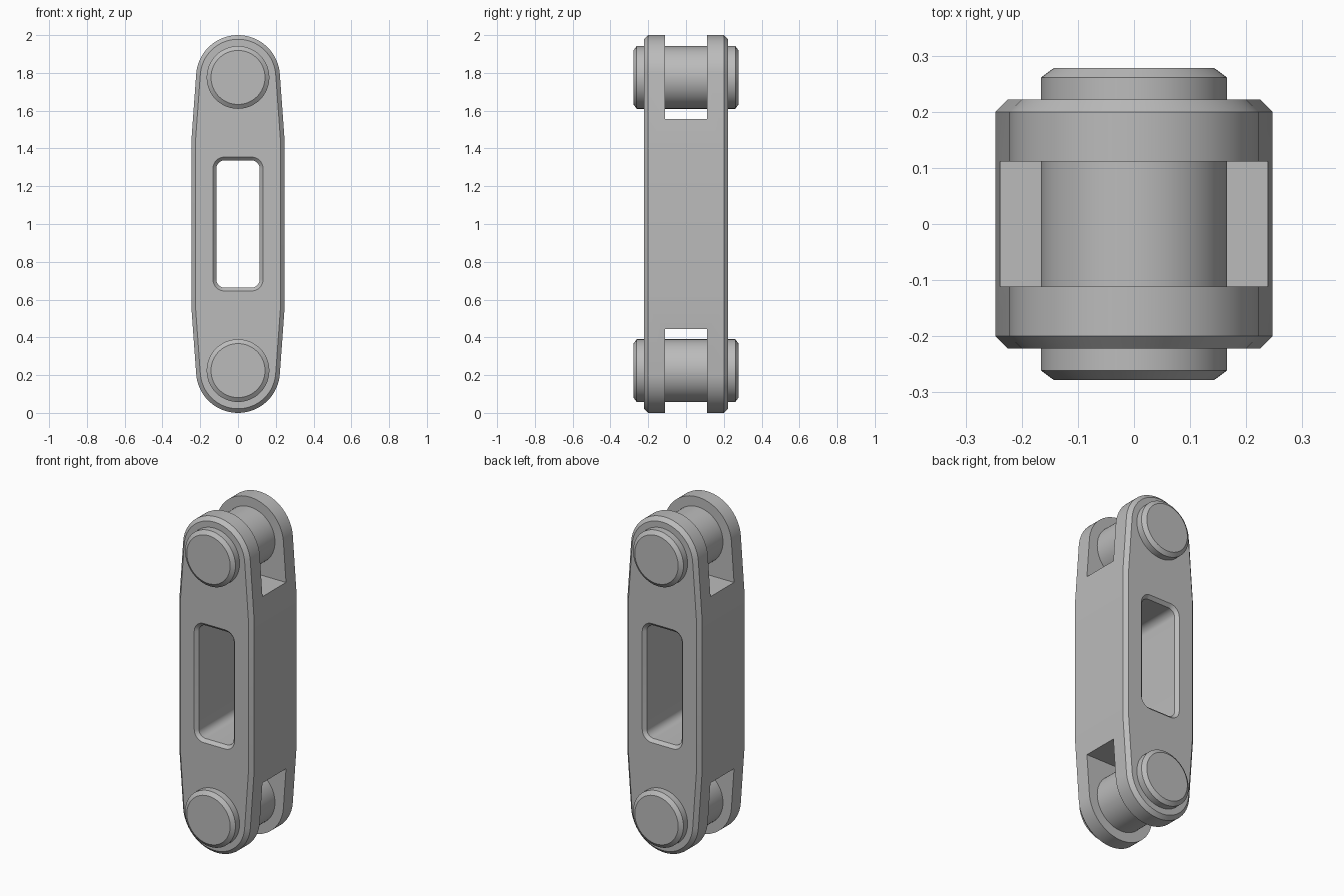
import bpy, bmesh, math

if "Cube" in bpy.data.objects:
    bpy.data.objects.remove(bpy.data.objects["Cube"])

steel = bpy.data.materials.new("grey_steel")
steel.use_nodes = True
steel.diffuse_color = (0.5, 0.5, 0.5, 1)
steel.node_tree.nodes["Principled BSDF"].inputs["Base Color"].default_value = (0.5, 0.5, 0.5, 1)

END_R, HALF_W, BODY_Y, BEVEL = 0.222, 0.247, 0.222, 0.022
PIN_Z, PIN_R = 0.776, 0.166


def arc(cx, cz, r, start, end, steps):
    angles = [math.radians(start + (end - start) * i / steps) for i in range(steps + 1)]
    return [(cx + r * math.cos(a), cz + r * math.sin(a)) for a in angles]


def link_outline(inset):
    # Round ends joined by tapering flanks to a wider waist
    r, w = END_R - inset, HALF_W - inset
    top = arc(0, 1 - END_R, r, 4, 176, 48)
    half = [(w, 0.44)] + top + [(-w, 0.44)]
    return half + [(-x, -z) for x, z in half]


def window_outline(grow):
    # Rounded rectangle
    r, w, h = 0.045 + grow, 0.07, 0.292
    corners = [(w, h, 0), (-w, h, 90), (-w, -h, 180), (w, -h, 270)]
    return [p for x, z, a in corners for p in arc(x, z, r, a, a + 90, 10)]


def circle(r):
    return arc(0, 0, r, 0, 360, 64)[:-1]


def loft(name, sections, z=1.0):
    # Skin a solid through matching outlines placed along y
    bm = bmesh.new()
    rings = [[bm.verts.new((x, y, z + h)) for x, h in pts] for y, pts in sections]
    for a, b in zip(rings, rings[1:]):
        for i in range(len(a)):
            j = (i + 1) % len(a)
            bm.faces.new((a[i], a[j], b[j], b[i]))
    bm.faces.new(rings[0])
    bm.faces.new(rings[-1])
    bmesh.ops.recalc_face_normals(bm, faces=bm.faces)
    mesh = bpy.data.meshes.new(name)
    bm.to_mesh(mesh)
    bm.free()
    mesh.materials.append(steel)
    ob = bpy.data.objects.new(name, mesh)
    bpy.context.collection.objects.link(ob)
    return ob


def activate(ob):
    bpy.ops.object.select_all(action='DESELECT')
    ob.select_set(True)
    bpy.context.view_layer.objects.active = ob


def smooth(ob):
    activate(ob)
    bpy.ops.object.shade_smooth_by_angle(angle=math.radians(25))


def cut(ob, cutter):
    activate(ob)
    mod = ob.modifiers.new("cut", 'BOOLEAN')
    mod.operation, mod.solver, mod.object = 'DIFFERENCE', 'EXACT', cutter
    bpy.ops.object.modifier_apply(modifier=mod.name)
    bpy.data.objects.remove(cutter)


# Link body with chamfered rims
edge = BODY_Y - BEVEL
body = loft("link_body", [(-BODY_Y, link_outline(BEVEL)), (-edge, link_outline(0)),
                          (edge, link_outline(0)), (BODY_Y, link_outline(BEVEL))])

# Central window with flared rims
flare, deep = 0.018, BODY_Y + 0.018
inner = BODY_Y - flare
cut(body, loft("window_cutter", [(-deep, window_outline(2 * flare)), (-inner, window_outline(0)),
                                 (inner, window_outline(0)), (deep, window_outline(2 * flare))]))

# Fork slots and cross pins at both ends
for side, label in ((1, "upper"), (-1, "lower")):
    slot = [(x, side * h) for x, h in ((-0.4, 0.555), (0.4, 0.555), (0.4, 1.2), (-0.4, 1.2))]
    cut(body, loft("slot_cutter", [(-0.111, slot), (0.111, slot)]))
    rim = circle(PIN_R - 0.023)
    pin = loft(label + "_pin", [(-0.278, rim), (-0.261, circle(PIN_R)),
                                (0.261, circle(PIN_R)), (0.278, rim)], 1 + side * PIN_Z)
    smooth(pin)
smooth(body)
